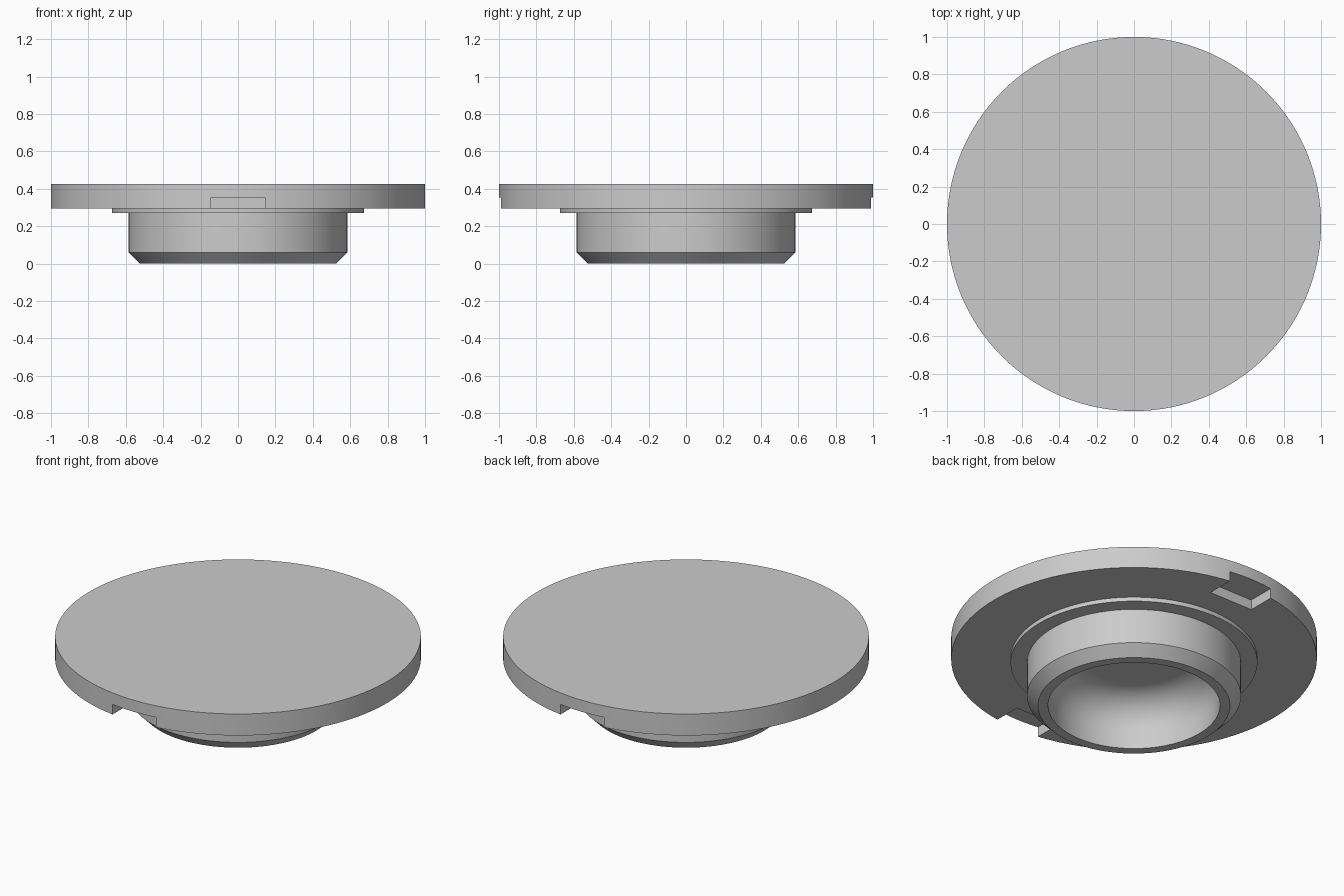
import bpy, bmesh, math
from mathutils import Vector, Matrix

cube = bpy.data.objects.get("Cube")
if cube:
    bpy.data.objects.remove(cube, do_unlink=True)

grey = bpy.data.materials.new("light_grey")
grey.use_nodes = True
colour = (0.6, 0.6, 0.6, 1)
grey.diffuse_color = colour
grey.node_tree.nodes["Principled BSDF"].inputs["Base Color"].default_value = colour


def make_object(name, bm):
    bmesh.ops.recalc_face_normals(bm, faces=bm.faces[:])
    mesh = bpy.data.meshes.new(name)
    bm.to_mesh(mesh)
    bm.free()
    obj = bpy.data.objects.new(name, mesh)
    obj.data.materials.append(grey)
    bpy.context.collection.objects.link(obj)
    return obj


def lathe(name, profile, steps=128):
    bm = bmesh.new()
    verts = [bm.verts.new((r, 0, z)) for r, z in profile]
    edges = [bm.edges.new(pair) for pair in zip(verts, verts[1:])]
    bmesh.ops.spin(bm, geom=verts + edges, cent=(0, 0, 0), axis=(0, 0, 1),
                   angle=math.tau, steps=steps, use_duplicate=False)
    bmesh.ops.remove_doubles(bm, verts=bm.verts[:], dist=1e-4)
    return make_object(name, bm)


# Outer profile: lid disc, seating step, plug and chamfered foot
outer = [(0, 0.425), (1, 0.425), (1, 0.295), (0.675, 0.295), (0.675, 0.27),
         (0.585, 0.27), (0.585, 0.06), (0.525, 0)]

# Hollow underside: straight wall rounded into a flat ceiling
bore, ceiling, fillet = 0.47, 0.30, 0.2
hollow = [(bore, 0)]
for i in range(13):
    a = math.pi / 2 * i / 12
    hollow.append((bore - fillet + fillet * math.cos(a),
                   ceiling - fillet + fillet * math.sin(a)))
hollow.append((0, ceiling))
lid = lathe("lid", outer + hollow)

# Opening notches under the rim, front and back
bpy.context.view_layer.objects.active = lid
lid.select_set(True)
for side in (-1, 1):
    bm = bmesh.new()
    bmesh.ops.create_cube(bm, size=1, matrix=Matrix.LocRotScale(
        Vector((0, side * 0.975, 0.3)), None, Vector((0.29, 0.3, 0.11))))
    cutter = make_object("notch_cutter", bm)
    cutter.hide_render = True
    cut = lid.modifiers.new("notch", 'BOOLEAN')
    cut.operation = 'DIFFERENCE'
    cut.solver = 'EXACT'
    cut.object = cutter
    bpy.ops.object.modifier_apply(modifier=cut.name)
    bpy.data.objects.remove(cutter, do_unlink=True)

bpy.ops.object.shade_smooth_by_angle(angle=math.radians(30))
